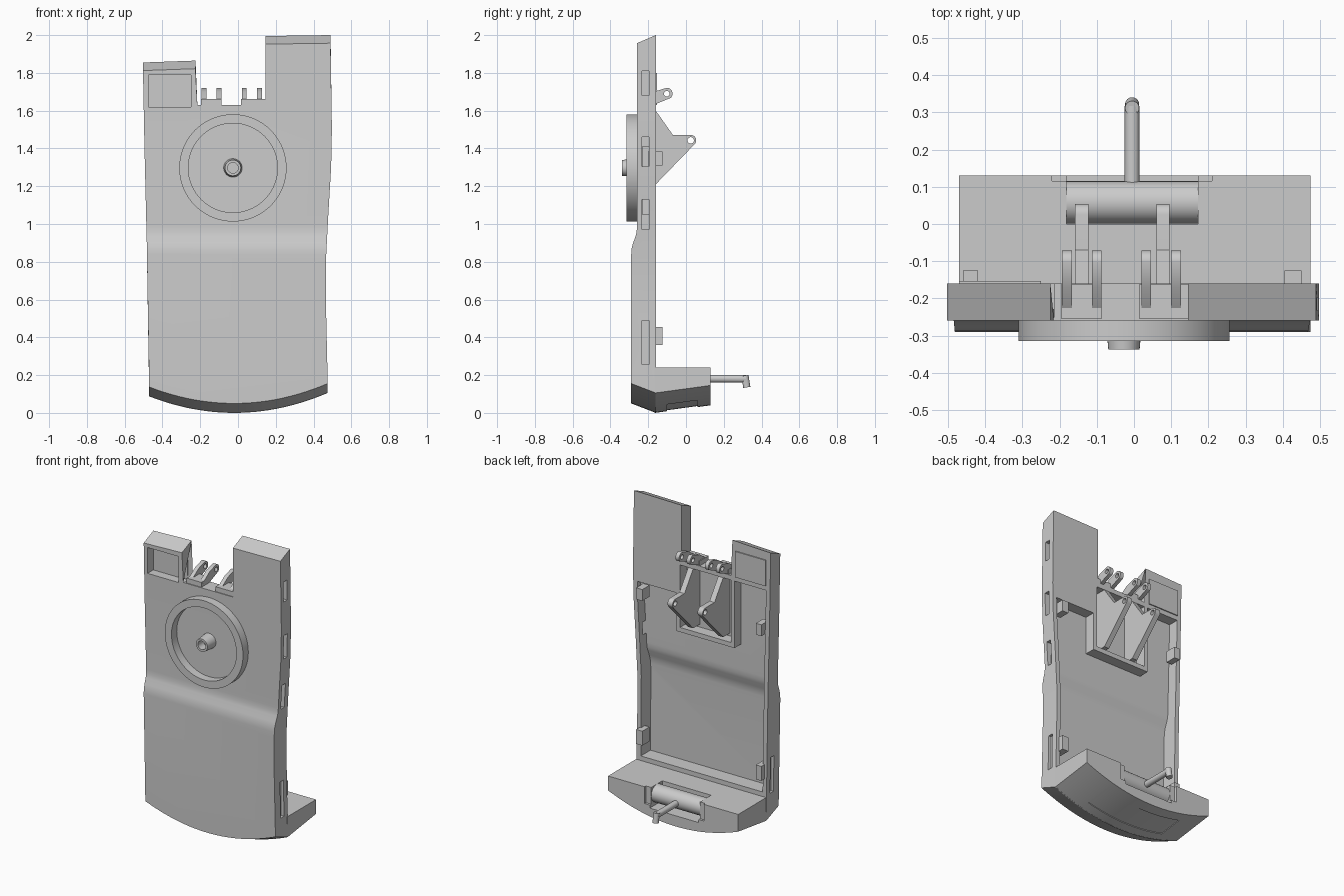
import bpy, bmesh, math
from mathutils import Vector

if "Cube" in bpy.data.objects:
    bpy.data.objects.remove(bpy.data.objects["Cube"])

grey = bpy.data.materials.new("plain grey")
grey.use_nodes = True
grey.diffuse_color = (0.6, 0.6, 0.6, 1)
grey.node_tree.nodes["Principled BSDF"].inputs["Base Color"].default_value = (0.6, 0.6, 0.6, 1)


def loft(name, ring_a, ring_b):
    """Closed solid between two matching loops of 3D points."""
    bm = bmesh.new()
    a = [bm.verts.new(p) for p in ring_a]
    b = [bm.verts.new(p) for p in ring_b]
    bm.faces.new(a)
    bm.faces.new(b)
    for i in range(len(a)):
        j = (i + 1) % len(a)
        bm.faces.new((a[i], a[j], b[j], b[i]))
    bmesh.ops.recalc_face_normals(bm, faces=bm.faces)
    mesh = bpy.data.meshes.new(name)
    bm.to_mesh(mesh)
    bm.free()
    mesh.materials.append(grey)
    obj = bpy.data.objects.new(name, mesh)
    bpy.context.collection.objects.link(obj)
    return obj


def prism_y(name, pts, y0, y1):
    return loft(name, [(x, y0, z) for x, z in pts], [(x, y1, z) for x, z in pts])


def prism_x(name, pts, x0, x1):
    return loft(name, [(x0, y, z) for y, z in pts], [(x1, y, z) for y, z in pts])


def box(name, x0, x1, y0, y1, z0, z1):
    return prism_y(name, [(x0, z0), (x1, z0), (x1, z1), (x0, z1)], y0, y1)


def rod(name, start, end, r0, r1=None, sides=32):
    """Cylinder or cone between two points."""
    start, end = Vector(start), Vector(end)
    turn = (end - start).to_track_quat("Z", "Y")
    circle = [turn @ Vector((math.cos(t), math.sin(t), 0))
              for t in (math.tau * i / sides for i in range(sides))]
    return loft(name, [start + c * r0 for c in circle], [end + c * (r1 or r0) for c in circle])


def combine(obj, other, operation="DIFFERENCE"):
    mod = obj.modifiers.new("bool", "BOOLEAN")
    mod.operation, mod.solver, mod.object = operation, "EXACT", other
    bpy.context.view_layer.objects.active = obj
    bpy.ops.object.modifier_apply(modifier=mod.name)
    bpy.data.objects.remove(other)


def arc(x0, x1, lift=0.0, n=24):
    """Shallow curve of the bottom edge, left to right."""
    xs = [x0 + (x1 - x0) * i / n for i in range(n + 1)]
    return [(x, 0.43 * (x + 0.02) ** 2 + lift) for x in xs]


def front_profile(off):
    """Side section of the front skin, pushed inwards by off."""
    bend = [(-0.29, -0.1), (-0.29, 0.84), (-0.288, 0.87), (-0.28, 0.9),
            (-0.267, 0.935), (-0.261, 0.96), (-0.26, 0.99), (-0.26, 2.1)]
    return [(y + off, z) for y, z in bend] + [(0.1, 2.1), (0.1, -0.1)]


# Shell: outer body with sloping ends
outline = arc(-0.47, 0.475) + [
    (0.465, 0.6), (0.465, 0.8), (0.478, 1.05), (0.493, 1.3), (0.497, 1.5), (0.49, 2.0),
    (0.145, 1.995), (0.145, 1.63), (-0.215, 1.63), (-0.225, 1.865), (-0.503, 1.855),
    (-0.495, 1.4), (-0.483, 0.9)]


def front_z(z):
    return z + 0.054 if z < 0.2 else z - 0.06 if z > 1.8 else z


shell = loft("shell", [(x, -0.16, z) for x, z in outline],
             [(x, -0.30, front_z(z)) for x, z in outline])
combine(shell, prism_x("profile", front_profile(0), -1, 1), "INTERSECT")

# Open back cavity and the central housing pocket
cavity = prism_y("cavity", [
    (-0.445, 0.27), (0.44, 0.27), (0.437, 0.8), (0.45, 1.05), (0.464, 1.3), (0.466, 1.41),
    (0.18, 1.41), (0.18, 1.16), (-0.24, 1.16), (-0.24, 1.6), (-0.47, 1.6), (-0.465, 1.4),
    (-0.454, 0.9)], -0.4, 0)
combine(cavity, prism_x("skin", front_profile(0.03), -1, 1), "INTERSECT")
combine(shell, cavity)
combine(shell, box("pocket", -0.215, 0.155, -0.232, 0, 1.19, 1.6))

# Square window recess, side slots
combine(shell, box("window", -0.475, -0.25, -0.4, -0.2, 1.62, 1.79))
for low, high in ((1.68, 1.81), (1.305, 1.46), (0.97, 1.13), (0.255, 0.49)):
    combine(shell, box("slot", 0.45, 0.6, -0.232, -0.197, low, high))
combine(shell, box("slot", -0.6, -0.455, -0.232, -0.197, 0.255, 0.49))
box("window_cover", -0.47, -0.25, -0.165, -0.153, 1.63, 1.8)

# Front dial ring with hollow hub
cx, cz = -0.027, 1.297
ring = rod("dial_ring", (cx, -0.25, cz), (cx, -0.315, cz), 0.284, sides=72)
combine(ring, rod("bore", (cx, -0.2, cz), (cx, -0.4, cz), 0.236, sides=72))
hub = rod("dial_hub", (cx, -0.25, cz), (cx, -0.338, cz), 0.05, 0.042)
combine(hub, rod("bore", (cx, -0.28, cz), (cx, -0.4, cz), 0.028))


def lug(name, x, width, pts, hole_y, hole_z, tip, bore):
    """Plate with a rounded tip and a pin hole; pts run up to the tip and back."""
    tip_pts = [(hole_y + tip * math.cos(t), hole_z + tip * math.sin(t))
               for t in (math.radians(90 - 13.5 * i) for i in range(11))]
    plate = prism_x(name, pts + tip_pts, x - width / 2, x + width / 2)
    combine(plate, rod("pin", (x - 1, hole_y, hole_z), (x + 1, hole_y, hole_z), bore, sides=20))


# Big triangular arms in the housing
for side, x in (("right", -0.14), ("left", 0.078)):
    lug("arm_" + side, x, 0.036,
        [(-0.16, 1.21), (-0.24, 1.21), (-0.24, 1.6), (-0.16, 1.6), (-0.07, 1.472)],
        0.025, 1.443, 0.029, 0.017)

# Hinge ears on their seats in the top notch
for i, x in enumerate((-0.18, -0.1, 0.033, 0.113)):
    lug("hinge_ear_%d" % (i + 1), x, 0.026,
        [(-0.16, 1.635), (-0.25, 1.62), (-0.25, 1.645), (-0.17, 1.70)],
        -0.102, 1.69, 0.031, 0.015)
for x0, x1 in ((-0.195, -0.088), (0.015, 0.145)):
    box("hinge_seat", x0, x1, -0.255, -0.162, 1.61, 1.662)

# Inner clips
for x0, x1 in ((-0.46, -0.42), (0.405, 0.45)):
    for low, high in ((1.31, 1.385), (0.36, 0.455)):
        box("clip", x0, x1, -0.2, -0.125, low, high)

# Foot block behind the lower end
top = [(0.475, 0.24), (-0.47, 0.24)]
foot = loft("foot_block", [(x, -0.165, z) for x, z in arc(-0.47, 0.475) + top],
            [(x, 0.13, z) for x, z in arc(-0.47, 0.475, 0.04) + top])
combine(foot, box("bay", -0.182, 0.172, 0, 0.2, 0.11, 0.3))
combine(foot, box("bay_edge", -0.22, 0.21, 0.115, 0.2, 0.13, 0.3))

# Shallow panel under the foot
low = [(0.27, -0.1), (-0.3, -0.1)]
combine(foot, loft("panel", [(x, -0.1, z) for x, z in arc(-0.3, 0.27, 0.014) + low],
                   [(x, 0.06, z) for x, z in arc(-0.3, 0.27, 0.036) + low]))

# Roller and hooked lever
rod("roller", (-0.182, 0.058, 0.183), (0.172, 0.058, 0.183), 0.057, sides=40)
lever = rod("lever", (-0.005, 0.06, 0.181), (-0.005, 0.318, 0.181), 0.02)
combine(lever, rod("hook", (-0.005, 0.312, 0.198), (-0.005, 0.322, 0.135), 0.019), "UNION")

# Smooth curved faces, keep edges crisp
bpy.ops.object.select_all(action="DESELECT")
for obj in bpy.context.scene.objects:
    if obj.type == "MESH" and grey.name in obj.data.materials:
        obj.select_set(True)
        bpy.context.view_layer.objects.active = obj
bpy.ops.object.shade_smooth_by_angle(angle=math.radians(25))
